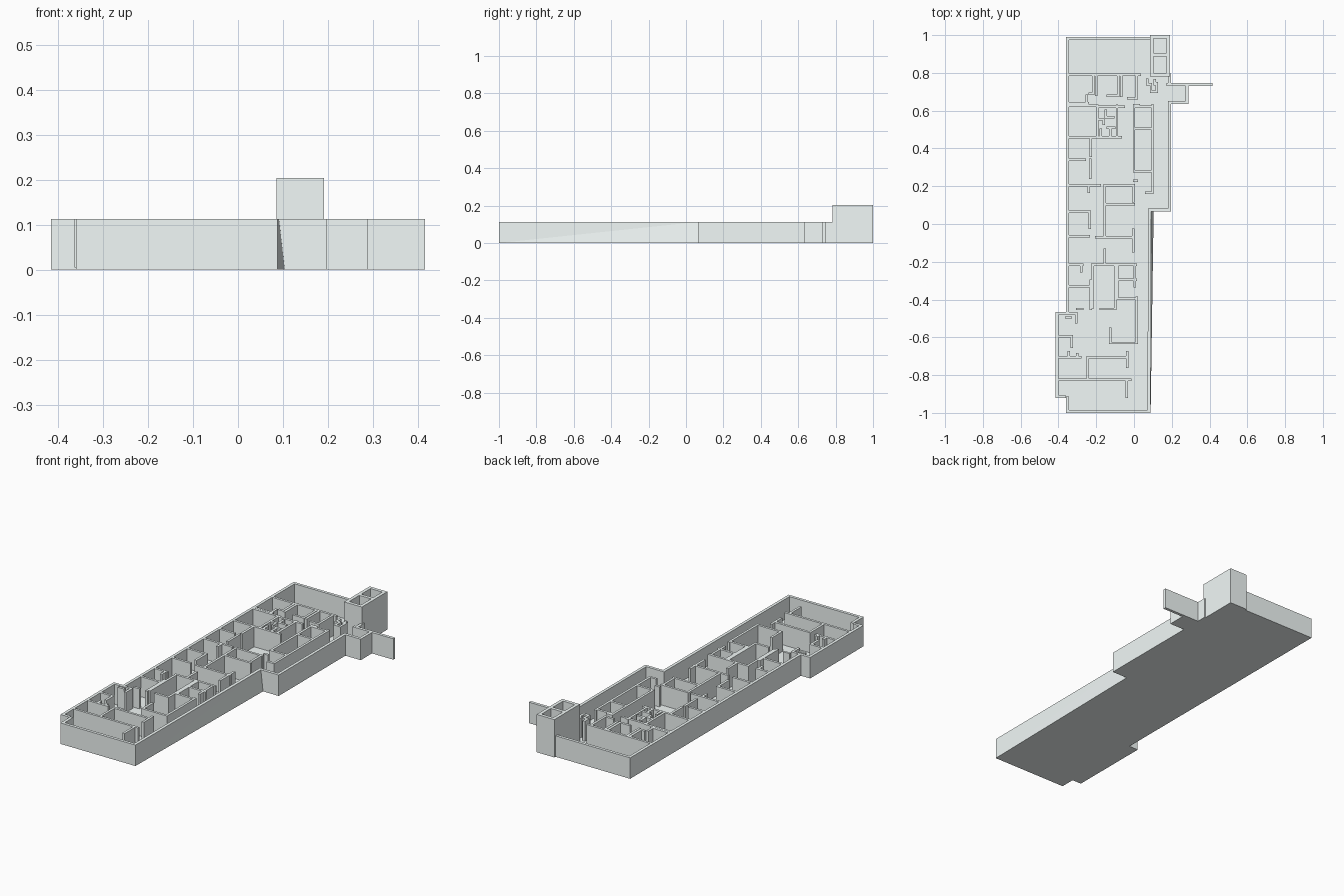
import bpy, bmesh
from mathutils import Vector

H = 0.113      # wall height
FLOOR = 0.005  # slab thickness

# Pale, slightly cool grey for the whole model
pale = bpy.data.materials.new("pale_grey")
pale.diffuse_color = (0.89, 0.95, 0.94, 1)


def finish(name, bm):
    bmesh.ops.recalc_face_normals(bm, faces=bm.faces)
    me = bpy.data.meshes.new(name)
    bm.to_mesh(me)
    bm.free()
    me.materials.append(pale)
    ob = bpy.data.objects.new(name, me)
    bpy.context.collection.objects.link(ob)
    return ob


def prism(bm, pts, z0, z1):
    lo = [bm.verts.new((x, y, z0)) for x, y in pts]
    hi = [bm.verts.new((x, y, z1)) for x, y in pts]
    n = len(pts)
    bm.faces.new(lo[::-1])
    bm.faces.new(hi)
    for i in range(n):
        j = (i + 1) % n
        bm.faces.new((lo[i], lo[j], hi[j], hi[i]))


def walls(name, runs, t=0.013, z1=H):
    """Each run is a polyline of wall centre points, x and y alternating."""
    bm = bmesh.new()
    for r in runs:
        pts = [Vector(p) for p in zip(r[::2], r[1::2])]
        for a, b in zip(pts, pts[1:]):
            d = (b - a).normalized() * t / 2
            n = Vector((-d.y, d.x))
            prism(bm, [a - d - n, b + d - n, b + d + n, a - d + n], 0, z1)
    return finish(name, bm)


# Floor slab following the building outline
bm = bmesh.new()
prism(bm, [(-.36, -1), (.088, -1), (.09, .065), (.197, .065), (.197, .635),
           (.287, .635), (.287, .745), (.19, .745), (.19, 1), (.085, 1),
           (.085, .985), (-.36, .985), (-.36, -.465), (-.415, -.465),
           (-.415, -.92), (-.36, -.92)], 0, FLOOR)
finish("floor_slab", bm)

# Perimeter walls
walls("outer_walls", [
    (.09, .982, -.352, .982, -.352, -.473, -.407, -.473, -.407, -.912,
     -.37, -.912),
    (-.352, -.92, -.352, -.992, .08, -.992, .082, .073, .189, .073, .189, .64),
    (.189, .642, .28, .642, .28, .738), (.18, .738, .407, .738),
    (.189, .738, .189, .79)], t=0.016)

# Sloping outer skin along the long side wall, wider at its base
bm = bmesh.new()
v = [bm.verts.new(p) for p in
     [(.088, -1, 0), (.088, -1, H), (.091, .066, H), (.104, .066, 0),
      (.085, .066, 0), (.085, .066, H)]]
for f in ((0, 3, 2), (0, 2, 1), (0, 4, 3), (1, 2, 5), (3, 4, 5, 2),
          (0, 1, 5, 4)):
    bm.faces.new([v[i] for i in f])
finish("side_wall_skin", bm)

# Twin shaft tower
walls("shaft_tower", [
    (.094, .991, .182, .991, .182, .791, .094, .791, .094, .991),
    (.094, .895, .182, .895)], t=0.018, z1=0.204)

# Back rooms, below the large hall
walls("back_room_walls", [
    (-.35, .79, .03, .79), (-.215, .79, -.215, .69, -.235, .69),
    (-.35, .64, -.245, .64), (-.25, .68, -.25, .625),
    (-.2, .79, -.2, .685), (-.083, .79, -.083, .68, -.14, .68),
    (-.067, .79, -.067, .68), (.015, .79, .015, .665, -.03, .665),
    (-.35, .625, -.195, .625, -.195, .46), (-.35, .46, -.07, .46),
    (-.195, .62, -.12, .62), (-.09, .625, -.09, .465), (-.11, .62, -.055, .62),
    (-.19, .555, -.16, .555, -.16, .53), (-.14, .51, -.105, .51),
    (-.175, .5, -.175, .47), (-.125, .5, -.125, .47),
    (-.15, .6, -.15, .565, -.11, .565)])

# Core by the side entrance
walls("entrance_core_walls", [
    (0, .28, 0, .63, .025, .63), (0, .505, .09, .505), (0, .62, .09, .62),
    (0, .28, .09, .28), (.098, .63, .098, .165, .065, .165),
    (0, .23, .015, .23),
    (.07, .765, .07, .74, .085, .74), (.09, .74, .09, .7, .11, .7),
    (.12, .745, .12, .7), (.11, .76, .11, .74)])

# Left row of rooms, upper half
walls("left_room_walls", [
    (-.228, .455, -.228, .36), (-.35, .34, -.26, .34),
    (-.232, .34, -.232, .245), (-.35, .205, -.18, .205),
    (-.35, .065, -.235, .065, -.235, -.02), (-.35, -.065, -.24, -.065),
    (-.24, .205, -.24, .17), (-.35, -.215, -.275, -.215),
    (-.35, -.33, -.228, -.33), (-.228, -.3, -.228, -.45),
    (-.28, -.22, -.28, -.25)])

# Central rooms
walls("central_room_walls", [
    (-.155, -.06, -.155, .205, 0, .205), (-.155, .105, 0, .105),
    (-.005, .205, -.005, .12),
    (-.2, -.07, 0, -.07), (-.005, -.03, -.005, -.145),
    (-.155, -.135, -.155, -.215), (-.22, -.215, .01, -.215),
    (-.218, -.215, -.218, -.44), (-.1, -.215, -.1, -.45, -.175, -.45),
    (-.088, -.22, -.088, -.39), (-.088, -.295, .01, -.295),
    (-.088, -.395, .01, -.395), (.003, -.23, .003, -.33),
    (.015, -.39, .015, -.63, -.125, -.63, -.125, -.555)])

# Front rooms
walls("front_room_walls", [
    (-.35, -.473, -.305, -.473, -.305, -.52), (-.36, -.495, -.335, -.495),
    (-.3, -.45, -.275, -.45), (-.4, -.595, -.33, -.595, -.33, -.65),
    (-.345, -.68, -.345, -.705), (-.4, -.705, -.285, -.705),
    (-.3, -.69, -.3, -.705), (-.4, -.825, -.02, -.825),
    (-.245, -.825, -.245, -.705, -.035, -.705), (-.035, -.68, -.035, -.755),
    (-.038, -.825, -.038, -.915)])
